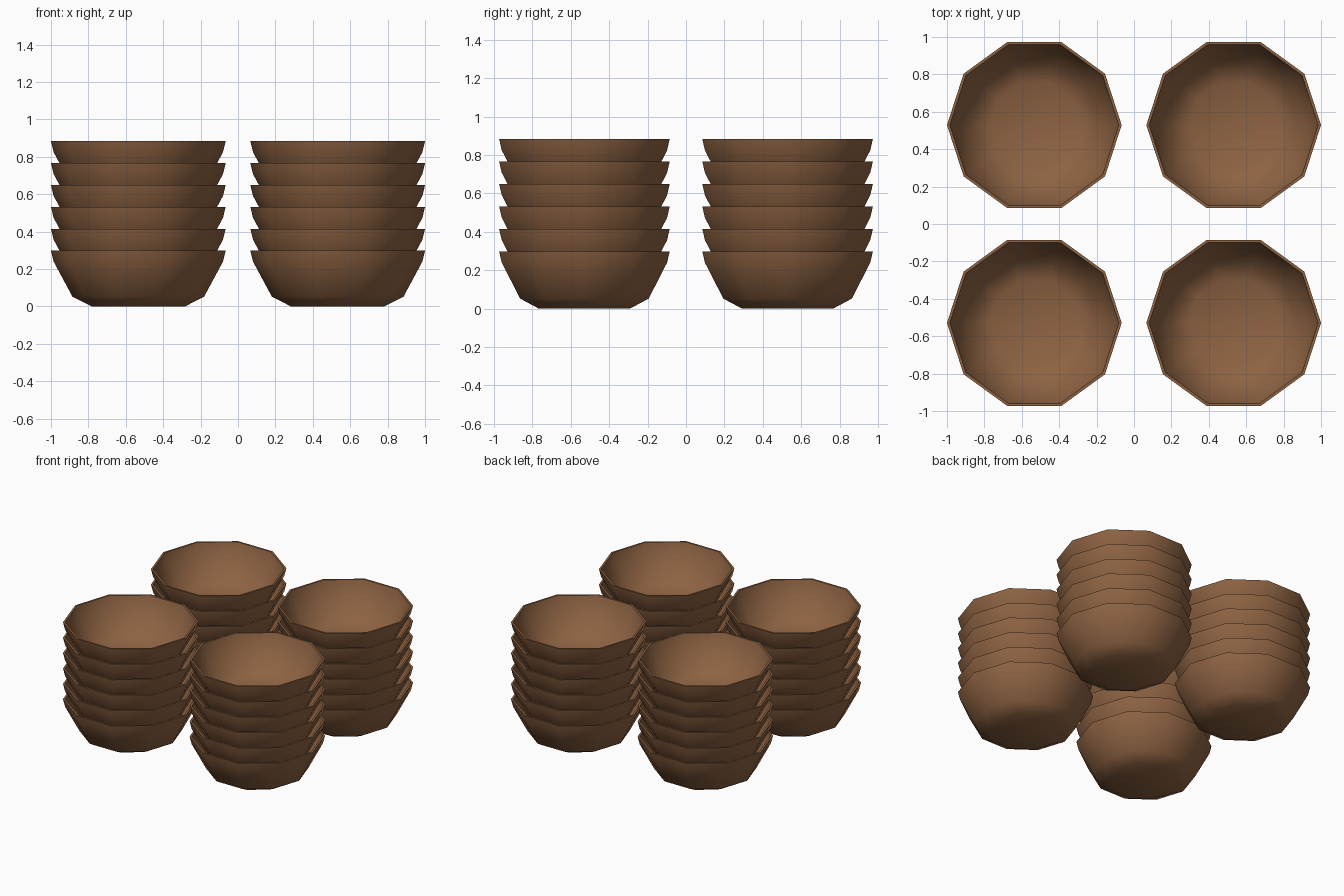
import bpy, bmesh, math

if "Cube" in bpy.data.objects:
    bpy.data.objects.remove(bpy.data.objects["Cube"])

SIDES = 10
STEP = 0.117          # height gained by each nested bowl
CX, CY = 0.533, 0.529  # stack centres

wood = bpy.data.materials.new("brown wood")
wood.diffuse_color = (0.27, 0.125, 0.055, 1)
wood.use_nodes = True
wood.node_tree.nodes["Principled BSDF"].inputs["Base Color"].default_value = wood.diffuse_color

# (radius, height): outside from foot to rim, then down the inside
PROFILE = [(0.25, 0.0), (0.352, 0.052), (0.453, 0.24), (0.467, 0.298),
           (0.452, 0.298), (0.437, 0.243), (0.337, 0.066), (0.24, 0.02)]


def make_bowl_mesh():
    bm = bmesh.new()
    rings = []
    for r, z in PROFILE:
        rings.append([bm.verts.new((r * math.cos(2 * math.pi * i / SIDES),
                                    r * math.sin(2 * math.pi * i / SIDES), z))
                      for i in range(SIDES)])
    for a, b in zip(rings, rings[1:]):
        for i in range(SIDES):
            j = (i + 1) % SIDES
            bm.faces.new((a[i], a[j], b[j], b[i]))
    bm.faces.new(rings[0][::-1])   # underside
    bm.faces.new(rings[-1])        # inner floor
    bmesh.ops.recalc_face_normals(bm, faces=bm.faces)
    # smooth walls, crisp rim
    for f in bm.faces:
        f.smooth = True
    for e in bm.edges:
        e.smooth = e.calc_face_angle(0) < math.radians(45)
    mesh = bpy.data.meshes.new("bowl")
    bm.to_mesh(mesh)
    bm.free()
    mesh.materials.append(wood)
    return mesh


bowl = make_bowl_mesh()

# four stacks of six nested bowls
for sx, x_name in ((-1, "left"), (1, "right")):
    for sy, y_name in ((-1, "front"), (1, "back")):
        for k in range(6):
            ob = bpy.data.objects.new(f"bowl_{y_name}_{x_name}_{k + 1}", bowl)
            ob.location = (sx * CX, sy * CY, k * STEP)
            bpy.context.collection.objects.link(ob)
